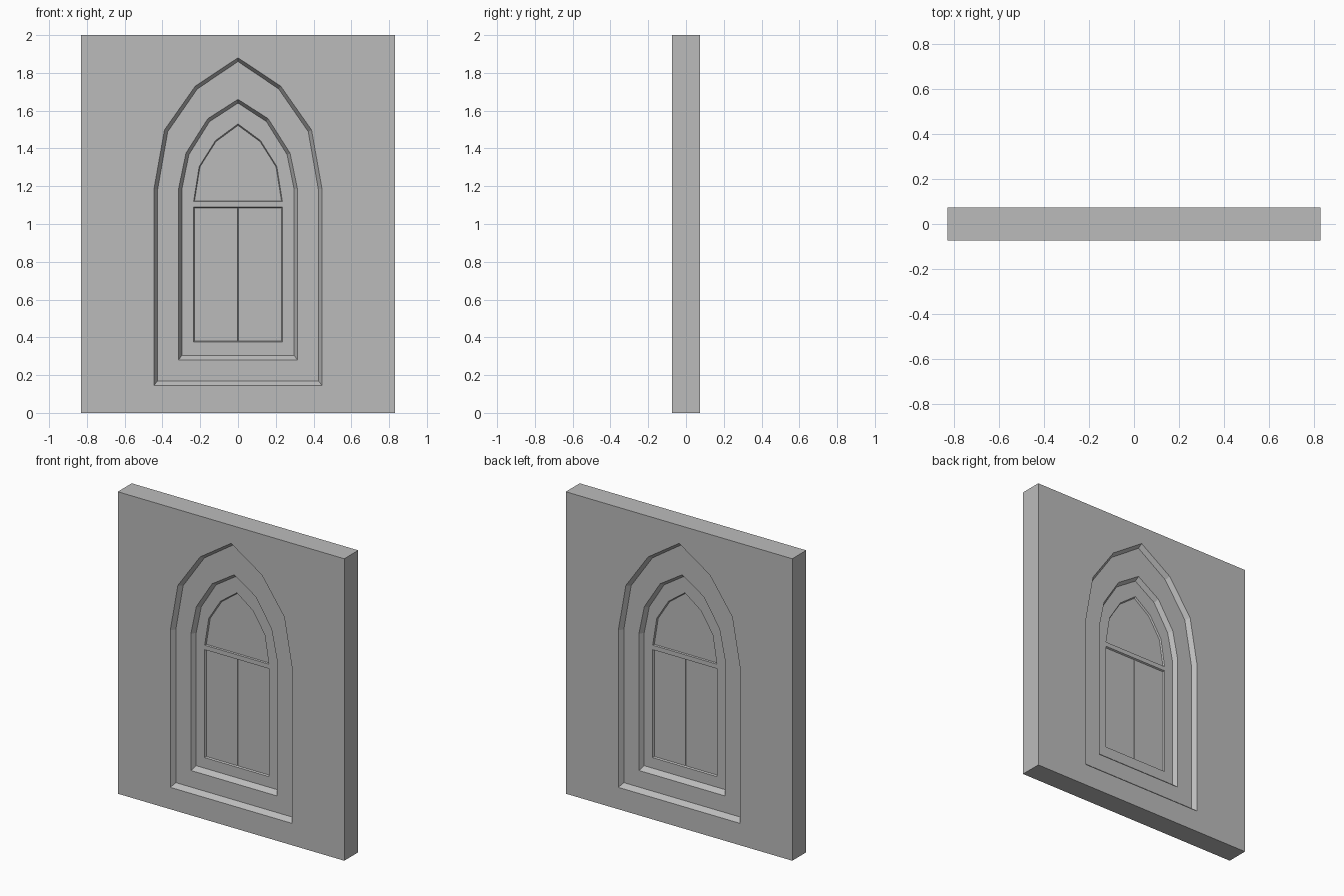
import bpy
import bmesh

cube = bpy.data.objects.get("Cube")
if cube:
    bpy.data.objects.remove(cube, do_unlink=True)

stone = bpy.data.materials.new("plain grey stone")
stone.use_nodes = True
GREY = (0.5, 0.5, 0.5, 1.0)
stone.diffuse_color = GREY
stone.node_tree.nodes["Principled BSDF"].inputs["Base Color"].default_value = GREY

HALF_W, HEIGHT, HALF_T = 0.83, 2.0, 0.073
STEP_1, STEP_2, PANE_Y = 0.043, 0.013, 0.003


def rect(x0, x1, z0, z1):
    return [(x0, z0), (x1, z0), (x1, z1), (x0, z1)]


def arch(w, bottom, spring, top, shoulder=0.45):
    """Pointed arch outline with three straight facets on each side."""
    rise = top - spring
    right = [(w, bottom)] if bottom < spring else []
    right += [(w, spring), (w * 0.875, spring + rise * shoulder),
              (w * 0.507, spring + rise * 0.785)]
    return right + [(0, top)] + [(-x, z) for x, z in reversed(right)]


class Part:
    """Collects matching geometry for the front and back of one part."""

    def __init__(self):
        self.bm = bmesh.new()

    def loop(self, outline, y):
        return [self.bm.verts.new((x, y, z)) for x, z in outline]

    def strip(self, a, b):
        for i in range(len(a)):
            j = (i + 1) % len(a)
            self.bm.faces.new((a[i], a[j], b[j], b[i]))

    def flat_ring(self, *loops):
        edges = []
        for ring in loops:
            for i, v in enumerate(ring):
                pair = (v, ring[(i + 1) % len(ring)])
                edges.append(self.bm.edges.get(pair) or self.bm.edges.new(pair))
        bmesh.ops.triangle_fill(self.bm, edges=edges, use_beauty=True,
                                normal=(0, 1, 0))

    def finish(self, name):
        # Flat faces point away from the wall's middle plane; others follow
        bm = self.bm
        bmesh.ops.recalc_face_normals(bm, faces=bm.faces)
        bm.normal_update()
        big = max(bm.faces, key=lambda f: abs(f.normal.y) * f.calc_area())
        if big.normal.y * big.calc_center_median().y < 0:
            bmesh.ops.reverse_faces(bm, faces=bm.faces)
        mesh = bpy.data.meshes.new(name)
        bm.to_mesh(mesh)
        bm.free()
        mesh.materials.append(stone)
        bpy.context.collection.objects.link(bpy.data.objects.new(name, mesh))


slab = rect(-HALF_W, HALF_W, 0, HEIGHT)
outer_rim = arch(0.445, 0.145, 1.185, 1.88)
outer_foot = arch(0.425, 0.17, 1.185, 1.86)
inner_rim = arch(0.315, 0.28, 1.185, 1.66, 0.4)
inner_foot = arch(0.297, 0.305, 1.185, 1.64, 0.4)

# Wall slab with a splayed arched opening on both faces
wall = Part()
edges_of_slab = []
for side in (-1, 1):
    border = wall.loop(slab, side * HALF_T)
    rim = wall.loop(outer_rim, side * HALF_T)
    foot = wall.loop(outer_foot, side * STEP_1)
    wall.flat_ring(border, rim)
    wall.strip(rim, foot)
    edges_of_slab.append(border)
wall.strip(*edges_of_slab)
wall.finish("wall")

for side, label in ((-1, "front"), (1, "back")):
    # Stepped surround inside the opening
    surround = Part()
    rim = surround.loop(inner_rim, side * STEP_1)
    foot = surround.loop(inner_foot, side * STEP_2)
    surround.flat_ring(surround.loop(outer_foot, side * STEP_1), rim)
    surround.strip(rim, foot)

    # Window frame with an arched light above a rectangular one
    holes = [arch(0.235, 1.12, 1.12, 1.53), rect(-0.235, 0.235, 0.375, 1.09)]
    insets = [arch(0.23, 1.123, 1.123, 1.522), rect(-0.23, 0.23, 0.38, 1.085)]
    rims = [surround.loop(h, side * STEP_2) for h in holes]
    surround.flat_ring(foot, *rims)
    for hole_rim, inset in zip(rims, insets):
        surround.strip(hole_rim, surround.loop(inset, side * PANE_Y))
    surround.finish(label + "_window_surround")

    # Upper pane
    pane = Part()
    pane.bm.faces.new(pane.loop(insets[0], side * PANE_Y))
    pane.finish(label + "_upper_pane")

    # Two lower leaves meeting at a narrow centre groove
    leaves = Part()
    for x0, x1 in ((-0.23, -0.002), (0.002, 0.23)):
        leaves.bm.faces.new(leaves.loop(rect(x0, x1, 0.38, 1.085), side * PANE_Y))
    groove = leaves.loop(rect(-0.002, 0.002, 0.38, 1.085), side * PANE_Y)
    bed = leaves.loop(rect(-0.001, 0.001, 0.38, 1.085), side * 0.0005)
    leaves.strip(groove, bed)
    leaves.bm.faces.new(bed)
    bmesh.ops.remove_doubles(leaves.bm, verts=leaves.bm.verts, dist=0.0001)
    leaves.finish(label + "_lower_leaves")
